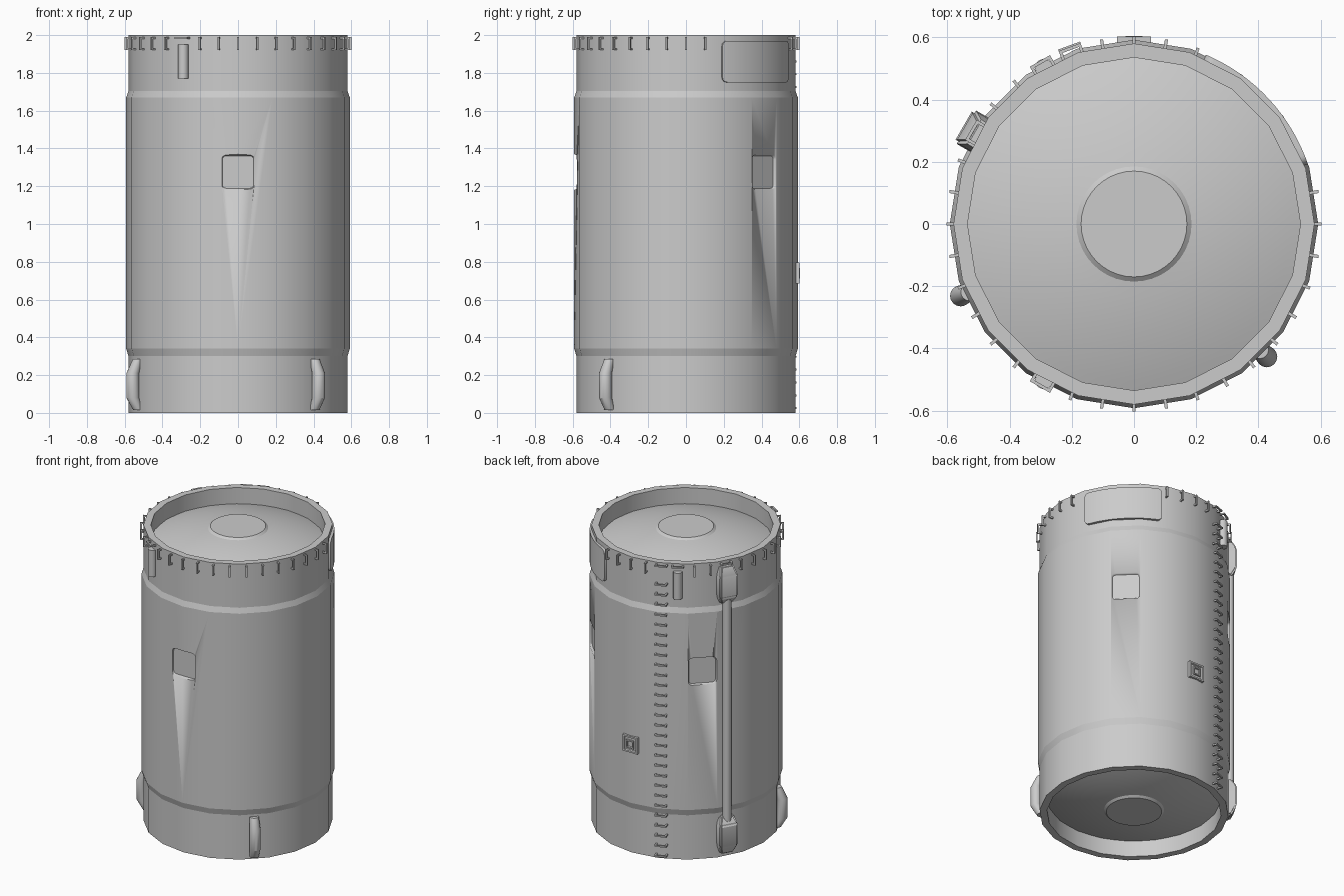
import bpy, bmesh, math
from mathutils import Matrix, Vector

if "Cube" in bpy.data.objects:
    bpy.data.objects.remove(bpy.data.objects["Cube"], do_unlink=True)

grey = bpy.data.materials.new("light_grey")
grey.use_nodes = True
grey.diffuse_color = (0.6, 0.6, 0.6, 1)
grey.node_tree.nodes["Principled BSDF"].inputs["Base Color"].default_value = (0.6, 0.6, 0.6, 1)


def finish(bm, name, angle=0, smooth=30):
    """Turn a part (local x = outward, y = around, z = up) to its angle on the drum."""
    bmesh.ops.recalc_face_normals(bm, faces=bm.faces)
    bm.transform(Matrix.Rotation(math.radians(angle), 4, 'Z'))
    mesh = bpy.data.meshes.new(name)
    bm.to_mesh(mesh)
    bm.free()
    mesh.materials.append(grey)
    ob = bpy.data.objects.new(name, mesh)
    bpy.context.collection.objects.link(ob)
    bpy.ops.object.select_all(action='DESELECT')
    ob.select_set(True)
    bpy.context.view_layer.objects.active = ob
    if smooth:
        bpy.ops.object.shade_smooth_by_angle(angle=math.radians(smooth))
    return ob


def loft(rings, bm=None, closed=False):
    """Skin a list of point rings; cap the ends, or join last to first."""
    bm = bm or bmesh.new()
    rows = [[bm.verts.new(p) for p in ring] for ring in rings]
    n = len(rows[0])
    pairs = list(zip(rows, rows[1:])) + ([(rows[-1], rows[0])] if closed else [])
    for a, b in pairs:
        for i in range(n):
            j = (i + 1) % n
            bm.faces.new((a[i], a[j], b[j], b[i]))
    if not closed:
        bm.faces.new(rows[0])
        bm.faces.new(rows[-1])
    return bm


def circle(r, z, segs, cx=0):
    return [(cx + r * math.cos(math.tau * i / segs), r * math.sin(math.tau * i / segs), z)
            for i in range(segs)]


def rounded_rect(x, w, h, z, r, steps=5):
    """Rounded rectangle facing outward at distance x."""
    pts = []
    for k, (sy, sz) in enumerate([(1, 1), (-1, 1), (-1, -1), (1, -1)]):
        for s in range(steps):
            a = math.pi / 2 * (k + s / (steps - 1))
            pts.append((x, sy * (w / 2 - r) + r * math.cos(a), z + sz * (h / 2 - r) + r * math.sin(a)))
    return pts


def box(bm, lo, hi):
    lo, hi = Vector(lo), Vector(hi)
    size = hi - lo
    m = Matrix.Translation((lo + hi) / 2) @ Matrix.Diagonal((*size, 1))
    bmesh.ops.create_cube(bm, size=1, matrix=m)


# Drum shell: twenty-sided tube with a slightly wider middle
profile = [(0.58, 0), (0.58, 0.30), (0.592, 0.34), (0.592, 1.67), (0.58, 1.705),
           (0.58, 2), (0.535, 2), (0.535, 0)]
bm = loft([circle(r, z, 20) for r, z in profile], closed=True)
for e in bm.edges:
    if abs(e.verts[0].co.z - e.verts[1].co.z) < 1e-4:
        e.smooth = False
shell = finish(bm, "drum_shell")

# Shallow recessed windows with sloping borders
for angle in (-90, 45, 135):
    cutter = finish(loft([rounded_rect(0.57, 0.165, 0.172, 1.275, 0.02),
                          rounded_rect(0.60, 0.19, 0.195, 1.275, 0.03)]), "window_cutter", angle)
    cutter.hide_render = True
    mod = shell.modifiers.new("window", 'BOOLEAN')
    mod.operation, mod.solver, mod.object = 'DIFFERENCE', 'EXACT', cutter
    bpy.context.view_layer.objects.active = shell
    bpy.ops.object.modifier_apply(modifier=mod.name)
    bpy.data.objects.remove(cutter, do_unlink=True)

# Domed ends with a flat central disc
for name, flip in (("top_dome", False), ("bottom_dome", True)):
    rings = []
    for k in range(9):
        r = 0.55 + (0.185 - 0.55) * k / 8
        rings.append((r, 1.99 - 0.10 * (r / 0.535) ** 2))
    rings.append((0.17, 1.99))
    bm = loft([circle(r, 2 - z if flip else z, 40) for r, z in rings])
    for e in bm.edges:
        if all(abs(v.co.xy.length - 0.17) < 1e-3 for v in e.verts):
            e.smooth = False
    finish(bm, name)


# Staple-shaped brackets: upright ones on the rim, level ones as rungs
def bracket(bm, length, z, upright, inner=0.56, outer=0.602, t=0.01):
    h = length / 2
    for lo, hi, x in ((-h, -h + t, inner), (h - t, h, inner), (-h + t, h - t, outer - t)):
        if upright:
            box(bm, (x, -t / 2, z + lo), (outer, t / 2, z + hi))
        else:
            box(bm, (x, lo, z - t / 2), (outer, hi, z + t / 2))


for angle in range(0, 360, 10):
    if 18 < angle < 68 or angle in (110, 120, 150, 240):
        continue
    bm = bmesh.new()
    bracket(bm, 0.07, 1.955, True)
    finish(bm, "rim_bracket", angle, 0)

bm = bmesh.new()
for k in range(28):
    bracket(bm, 0.075, 0.025 + 0.068 * k, False, outer=0.61)
bracket(bm, 0.075, 1.985, False, outer=0.605)
finish(bm, "ladder_rungs", 110, 0)

# Short grips below a top rung
for angle in (120, 240):
    finish(loft([circle(0.028, z, 16, 0.58) for z in (1.77, 1.95)]), "grip", angle)
for angle in (120, 150, 240):
    bm = bmesh.new()
    bracket(bm, 0.075, 1.985, False, outer=0.605)
    finish(bm, "top_rung", angle, 0)

# Lower pods with tapered ends
for angle in (202.5, -45):
    sections = [(0.015, 0.57, 0.028), (0.08, 0.603, 0.034), (0.21, 0.603, 0.034), (0.285, 0.572, 0.028)]
    finish(loft([circle(r, z, 16, cx) for z, cx, r in sections]), "lower_pod", angle)

# Conduit pipe between two tapered housings
finish(loft([circle(0.027, z, 16, 0.595) for z in (0.25, 1.75)]), "conduit_pipe", 150)
for name, flip in (("upper_housing", False), ("lower_housing", True)):
    rings = []
    for z, w, x in ((1.72, 0.042, 0.60), (1.77, 0.062, 0.632), (1.91, 0.062, 0.632), (1.975, 0.042, 0.60)):
        z = 2 - z if flip else z
        rings.append([(0.55, -w, z), (x, -w, z), (x, w, z), (0.55, w, z)])
    bm = loft(rings)
    bmesh.ops.bevel(bm, geom=bm.edges[:], offset=0.01, segments=2, affect='EDGES')
    finish(bm, name, 150)

# Curved rim plate with rounded corners
bm = bmesh.new()
half, radius, cols = math.radians(24), 0.03, []
angles = sorted([half * k / 8 for k in range(-7, 8)]
                + [s * (half - f * 0.05) for s in (-1, 1) for f in (0, 0.15, 0.4, 0.7)])
for a in angles:
    d = max(0, radius - (half - abs(a)) * 0.59)
    drop = radius - math.sqrt(max(0, radius ** 2 - d ** 2))
    cols.append([[bm.verts.new((r * math.cos(a), r * math.sin(a), z))
                  for r, z in ((0.56, 1.75 + drop), (0.591, 1.75 + drop),
                               (0.591, 1.97 - drop), (0.56, 1.97 - drop))]][0])
for a, b in zip(cols, cols[1:]):
    for i in range(4):
        bm.faces.new((a[i], a[i - 1], b[i - 1], b[i]))
bm.faces.new(cols[0])
bm.faces.new(cols[-1])
finish(bm, "rim_plate", 43)

# Small access port with nested square frames
steps = [(0.56, 0.11), (0.602, 0.11), (0.602, 0.088), (0.594, 0.08),
         (0.594, 0.055), (0.604, 0.055), (0.604, 0.038), (0.594, 0.034)]
rings = [[(x, sy * w / 2, 0.74 + sz * w / 2) for sy, sz in ((1, 1), (-1, 1), (-1, -1), (1, -1))]
         for x, w in steps]
finish(loft(rings), "access_port", 90, 0)
